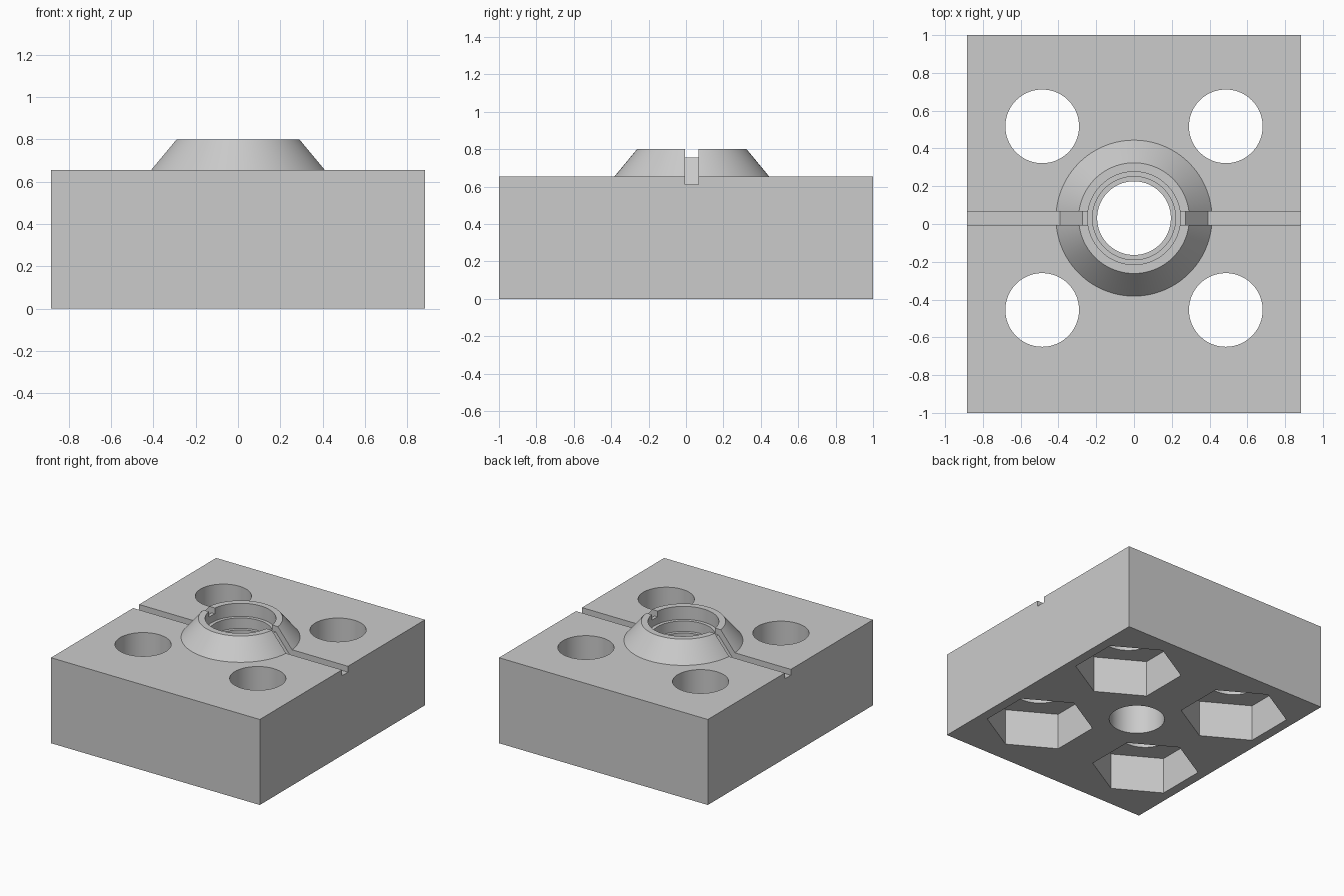
import bpy, bmesh, math

if "Cube" in bpy.data.objects:
    bpy.data.objects.remove(bpy.data.objects["Cube"])

CY = 0.031            # y of the boss axis
TOP, BOSS = 0.655, 0.80
HOLE_R, SPACING = 0.195, 0.486

grey = bpy.data.materials.new("plain grey")
grey.diffuse_color = (0.6, 0.6, 0.6, 1)
grey.use_nodes = True
grey.node_tree.nodes["Principled BSDF"].inputs["Base Color"].default_value = grey.diffuse_color


def make_object(name, bm):
    bmesh.ops.recalc_face_normals(bm, faces=bm.faces)
    mesh = bpy.data.meshes.new(name)
    bm.to_mesh(mesh)
    bm.free()
    obj = bpy.data.objects.new(name, mesh)
    bpy.context.collection.objects.link(obj)
    mesh.materials.append(grey)
    return obj


def stack(name, rings, x, y, sides=96, turn=0.0):
    """Closed turned solid from (radius, z) rings."""
    bm = bmesh.new()
    loops = []
    for r, z in rings:
        loops.append([bm.verts.new((x + r * math.cos(turn + 2 * math.pi * i / sides),
                                    y + r * math.sin(turn + 2 * math.pi * i / sides), z))
                      for i in range(sides)])
    for a, b in zip(loops, loops[1:]):
        for i in range(sides):
            j = (i + 1) % sides
            bm.faces.new((a[i], a[j], b[j], b[i]))
    bm.faces.new(loops[0])
    bm.faces.new(loops[-1])
    return make_object(name, bm)


def boolean(target, tool, operation):
    mod = target.modifiers.new("cut", 'BOOLEAN')
    mod.operation, mod.solver, mod.object = operation, 'EXACT', tool
    bpy.context.view_layer.objects.active = target
    bpy.ops.object.modifier_apply(modifier=mod.name)
    bpy.data.objects.remove(tool)


# Rectangular block
bm = bmesh.new()
bmesh.ops.create_cube(bm, size=1)
for v in bm.verts:
    v.co = (v.co.x * 1.77, v.co.y * 2, (v.co.z + 0.5) * TOP)
block = make_object("mounting_block", bm)

# Tapered boss, sunk slightly into the block for a clean union
boolean(block, stack("boss", [(0.38, TOP - 0.1), (0.413, TOP - 0.0001),
                              (0.293, BOSS)], 0, CY), 'UNION')

# Stepped centre bore
boolean(block, stack("bore_cutter", [(HOLE_R, -0.1), (HOLE_R, 0.62), (0.22, 0.62), (0.22, 0.70),
                                     (0.246, 0.70), (0.246, 0.9)], 0, CY), 'DIFFERENCE')

# Four bolt holes with hexagonal nut pockets underneath
for sx in (-1, 1):
    for sy in (-1, 1):
        x, y = sx * SPACING, CY + sy * SPACING
        boolean(block, stack("bolt_cutter", [(HOLE_R, 0.1), (HOLE_R, 0.9)], x, y), 'DIFFERENCE')
        boolean(block, stack("nut_cutter", [(0.377, -0.1), (0.377, 0.28)], x, y, 6, math.pi / 6),
                'DIFFERENCE')

# Shallow groove that follows the block top and the boss slope
half = [(1.0, 0.9), (1.0, 0.61), (0.392, 0.61), (0.272, 0.755)]
profile = half + [(-x, z) for x, z in reversed(half)]
bm = bmesh.new()
face = bm.faces.new([bm.verts.new((x, CY - 0.036, z)) for x, z in profile])
ext = bmesh.ops.extrude_face_region(bm, geom=[face])
bmesh.ops.translate(bm, vec=(0, 0.072, 0),
                    verts=[g for g in ext["geom"] if isinstance(g, bmesh.types.BMVert)])
boolean(block, make_object("groove_cutter", bm), 'DIFFERENCE')

# Smooth round walls, crisp edges
bpy.ops.object.select_all(action='DESELECT')
block.select_set(True)
bpy.context.view_layer.objects.active = block
bpy.ops.object.shade_smooth_by_angle(angle=math.radians(25))
